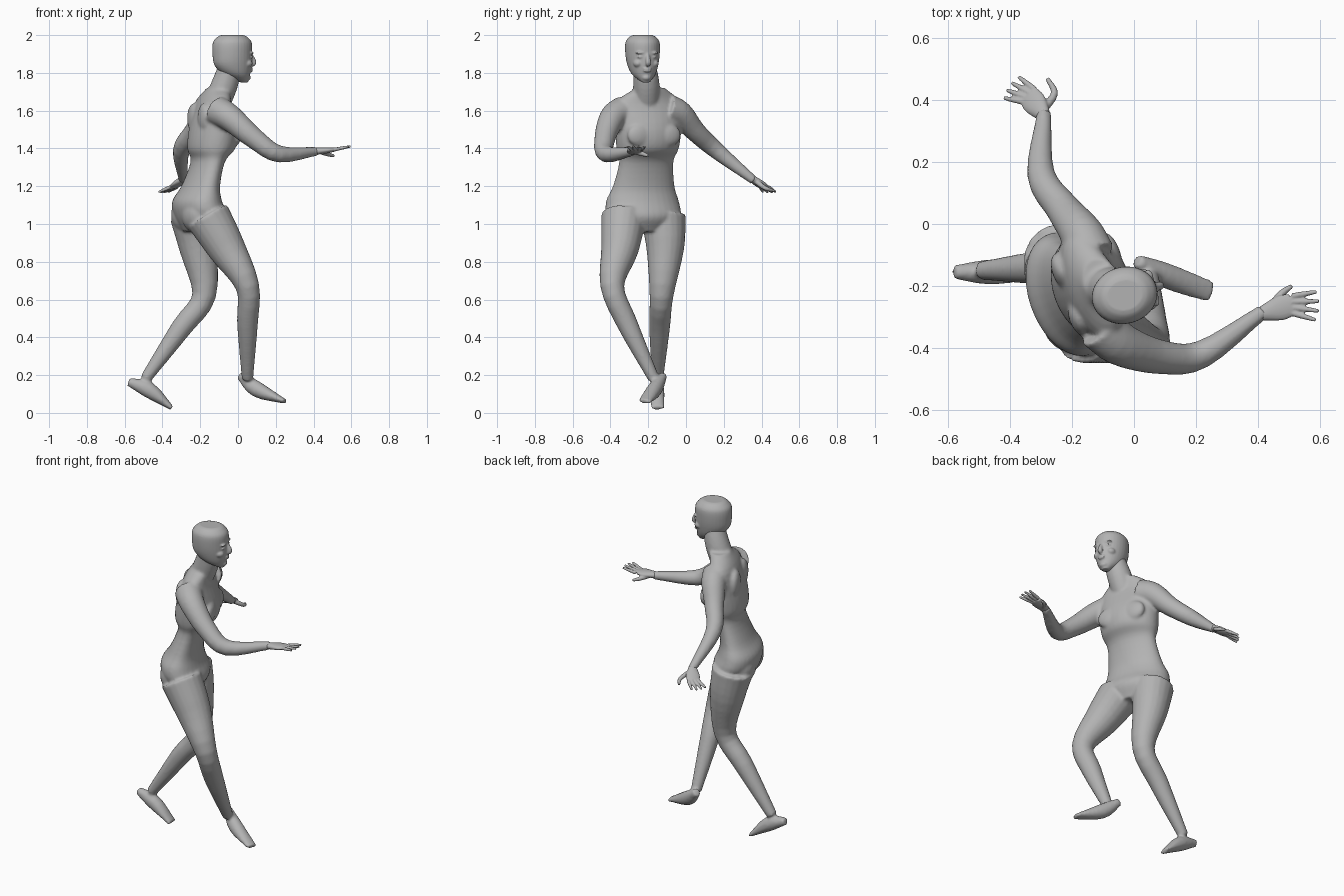
import bpy, bmesh, math
from mathutils import Vector, Matrix, Euler

cube = bpy.data.objects.get("Cube")
if cube:
    bpy.data.objects.remove(cube, do_unlink=True)

# One plain skin colour
grey = (.45, .45, .45, 1)
skin = bpy.data.materials.new("plain_grey")
skin.use_nodes = True
skin.diffuse_color = grey
skin.node_tree.nodes["Principled BSDF"].inputs["Base Color"].default_value = grey


def direction(degrees):
    """Level unit vector at a compass angle."""
    angle = math.radians(degrees)
    return Vector((math.cos(angle), math.sin(angle), 0))


def spline(keys, steps=4):
    """Smooth curve through keys of any size."""
    points = [Vector(key) for key in keys]
    first = points[0] * 2 - points[1]
    last = points[-1] * 2 - points[-2]
    points = [first, *points, last]
    curve = []
    for before, start, end, after in zip(points, points[1:], points[2:], points[3:]):
        for step in range(steps):
            t = step / steps
            bend = before * 2 - start * 5 + end * 4 - after
            twist = start * 3 - before - end * 3 + after
            curve.append(start + ((end - before) * t + bend * t * t + twist * t ** 3) / 2)
    curve.append(points[-2])
    return curve


def loft(mesh, keys, yaw=90, level=False, sides=20):
    """Oval rings along a path; a key is a point, a half width and a half depth."""
    path = spline(keys)
    across = direction(yaw)
    rings = []
    for index, key in enumerate(path):
        ahead = path[min(index + 1, len(path) - 1)]
        behind = path[max(index - 1, 0)]
        along = Vector((0, 0, 1)) if level else Vector((ahead - behind)[:3]).normalized()
        u = (across - along * across.dot(along)).normalized()
        v = along.cross(u)
        ring = []
        for number in range(sides):
            angle = math.tau * number / sides
            offset = u * key[3] * math.cos(angle) + v * key[4] * math.sin(angle)
            ring.append(mesh.verts.new(Vector(key[:3]) + offset))
        rings.append(ring)
    for lower, upper in zip(rings, rings[1:]):
        for number in range(sides):
            following = (number + 1) % sides
            mesh.faces.new((lower[number], lower[following], upper[following], upper[number]))
    mesh.faces.new(rings[0][::-1])
    mesh.faces.new(rings[-1])


def limb(mesh, points, radii, yaw=90):
    """Round tapering tube through the joints."""
    loft(mesh, [(*point, radius, radius) for point, radius in zip(points, radii)], yaw)


def place(frame, ahead, across, z):
    """Point measured forward and sideways from a turned upright axis."""
    x, y, yaw = frame
    return Vector((x, y, z)) + direction(yaw) * ahead + direction(yaw + 90) * across


def stack(mesh, frame, rings):
    """Level ovals; a ring is a forward shift, a height, a half width and a half depth."""
    keys = [(*place(frame, shift, 0, z), width, depth) for shift, z, width, depth in rings]
    loft(mesh, keys, frame[-1] + 90, level=True, sides=32)


def bulge(mesh, frame, ahead, across, z, size):
    """Soft ellipsoid muscle or feature."""
    turn = Euler((0, 0, math.radians(frame[-1])))
    bmesh.ops.create_icosphere(mesh, subdivisions=3, radius=1,
                               matrix=Matrix.LocRotScale(place(frame, ahead, across, z), turn, Vector(size)))


def finish(mesh, name, voxel):
    """Fuse the overlapping pieces into one smooth surface."""
    data = bpy.data.meshes.new(name)
    mesh.to_mesh(data)
    mesh.free()
    data.materials.append(skin)
    part = bpy.data.objects.new(name, data)
    bpy.context.scene.collection.objects.link(part)
    fuse = part.modifiers.new("fuse", 'REMESH')
    fuse.mode = 'VOXEL'
    fuse.voxel_size = voxel
    fuse.use_smooth_shade = True
    soften = part.modifiers.new("soften", 'SMOOTH')
    soften.factor = .5
    soften.iterations = 3


# Trunk from crotch to collar, turned to the left
body = bmesh.new()
trunk = (-.16, -.21, 20)
stack(body, trunk, [
    (-.04, .96, .12, .09), (-.04, 1.04, .2, .13), (-.06, 1.12, .2, .12),
    (-.04, 1.2, .17, .09), (0, 1.33, .15, .08), (.02, 1.4, .17, .12),
    (.03, 1.5, .18, .12), (.03, 1.64, .18, .08), (.06, 1.72, .08, .06)])

# Chest, shoulder blades and buttocks
for way in (-1, 1):
    bulge(body, trunk, .12, way * .08, 1.47, (.03, .07, .06))
    bulge(body, trunk, -.05, way * .08, 1.56, (.03, .06, .08))
    bulge(body, trunk, -.09, way * .08, 1.05, (.08, .1, .1))

# Neck
limb(body, [(-.12, -.21, 1.62), (-.07, -.21, 1.74), (-.04, -.22, 1.84)], (.07, .07, .06))

# Arms: the right one reaches forward, the left one trails to the side
arm_radii = (.08, .07, .055, .045, .023)
limb(body, [(-.11, -.33, 1.6), (-.04, -.39, 1.56), (.09, -.43, 1.45),
            (.22, -.42, 1.37), (.42, -.28, 1.385)], arm_radii)
limb(body, [(-.14, -.1, 1.61), (-.17, -.03, 1.58), (-.23, .05, 1.49),
            (-.3, .16, 1.39), (-.29, .36, 1.23)], arm_radii, yaw=0)

# Legs: the right one steps forward, the left one pushes off behind
leg_radii = (.12, .1, .063, .055, .03)
limb(body, [(-.16, -.33, 1.04), (-.06, -.35, .87), (.05, -.39, .67),
            (.05, -.31, .47), (.05, -.17, .18)], leg_radii)
limb(body, [(-.24, -.12, 1.04), (-.21, -.11, .87), (-.18, -.13, .62),
            (-.3, -.14, .45), (-.49, -.15, .18)], leg_radii)

# Feet, each from heel over instep to toes
foot_sizes = ((.022, .022), (.04, .042), (.035, .012))
right_foot = [(.01, -.12, .2), (.1, -.165, .125), (.25, -.22, .06)]
left_foot = [(-.58, -.155, .165), (-.47, -.155, .12), (-.35, -.15, .025)]
for foot in (right_foot, left_foot):
    loft(body, [(*point, *size) for point, size in zip(foot, foot_sizes)])
finish(body, "body", .009)

# Bare head, chin to crown
head = bmesh.new()
face = (-.03, -.23, 15)
stack(head, face, [
    (.065, 1.75, .02, .02), (.025, 1.79, .06, .07), (.005, 1.84, .08, .1),
    (0, 1.9, .09, .106), (0, 1.96, .09, .104), (0, 1.99, .07, .08), (0, 2, .05, .06)])

# Nose, lips and chin
bridge, tip, lip = place(face, .1, 0, 1.9), place(face, .118, 0, 1.855), place(face, .1, 0, 1.84)
limb(head, [bridge, tip, lip], (.009, .014, .01))
for z in (1.81, 1.822):
    bulge(head, face, .103, 0, z, (.009, .022, .006))
bulge(head, face, .08, 0, 1.775, (.02, .025, .018))

# Brows, eyelids and cheeks
for way in (-1, 1):
    bulge(head, face, .093, way * .036, 1.906, (.013, .027, .007))
    bulge(head, face, .09, way * .036, 1.884, (.013, .017, .007))
    bulge(head, face, .07, way * .045, 1.85, (.028, .024, .022))
finish(head, "head", .005)


def hand(name, wrist, knuckles, reach, bend, thumb_tip, yaw):
    """Flat palm, four fanned fingers and a bent thumb."""
    mesh = bmesh.new()
    wrist, knuckles, reach = Vector(wrist), Vector(knuckles), Vector(reach)
    middle = wrist.lerp(knuckles, .6)
    loft(mesh, [(*wrist, .023, .019), (*middle, .04, .016), (*knuckles, .036, .011)], yaw)
    for place_in_row in (-1.5, -.5, .5, 1.5):
        base = knuckles + direction(yaw) * place_in_row * .018
        fan = Matrix.Rotation(math.radians(place_in_row * 9), 3, 'Z')
        finger = fan @ reach * (1 - abs(place_in_row) * .07)
        limb(mesh, [base, base + finger / 2, base + finger], (.01, .009, .006), yaw)
    limb(mesh, [wrist.lerp(knuckles, .2), bend, thumb_tip], (.015, .012, .007), yaw)
    finish(mesh, name, .004)


hand("right_hand", wrist=(.41, -.29, 1.385), knuckles=(.51, -.26, 1.394), reach=(.09, -.005, .018),
     bend=(.475, -.226, 1.37), thumb_tip=(.51, -.2, 1.36), yaw=90)
hand("left_hand", wrist=(-.29, .35, 1.24), knuckles=(-.34, .415, 1.196), reach=(-.065, .03, -.03),
     bend=(-.257, .42, 1.19), thumb_tip=(-.28, .47, 1.175), yaw=230)
